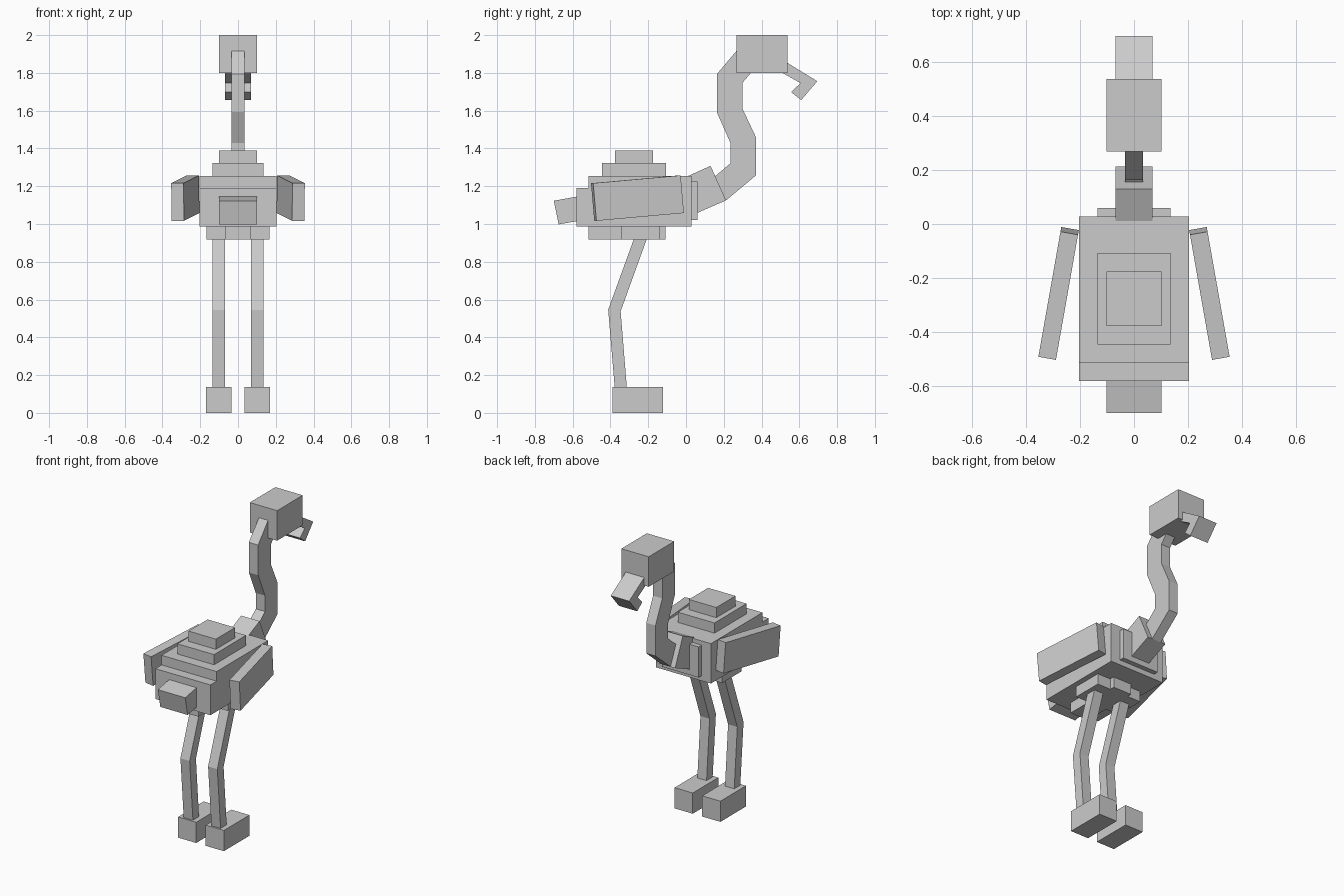
import bpy, bmesh
from math import radians

if "Cube" in bpy.data.objects:
    bpy.data.objects.remove(bpy.data.objects["Cube"])


def finish(name, bm):
    bmesh.ops.recalc_face_normals(bm, faces=bm.faces)
    me = bpy.data.meshes.new(name)
    bm.to_mesh(me)
    bm.free()
    ob = bpy.data.objects.new(name, me)
    bpy.context.collection.objects.link(ob)
    return ob


def box(name, x, y, z):
    """Axis-aligned box from (min, max) ranges."""
    bm = bmesh.new()
    bmesh.ops.create_cube(bm, size=1)
    for v in bm.verts:
        v.co = [r[0] if c < 0 else r[1] for c, r in zip(v.co, (x, y, z))]
    return finish(name, bm)


def strip(name, pairs, half, cx=0.0):
    """Bent bar: pairs of (y, z) edge points, extruded across x."""
    bm = bmesh.new()
    rings = []
    for a, b in pairs:
        rings.append([bm.verts.new((cx + s * half, *p))
                      for s, p in ((-1, a), (1, a), (1, b), (-1, b))])
    for r, q in zip(rings, rings[1:]):
        for i in range(4):
            j = (i + 1) % 4
            bm.faces.new((r[i], r[j], q[j], q[i]))
    bm.faces.new(rings[0])
    bm.faces.new(rings[-1])
    return finish(name, bm)


# Body, stepped back and belly
box("body", (-.203, .203), (-.515, .028), (.988, 1.254))
box("rump", (-.203, .203), (-.581, -.515), (.988, 1.19))
box("back_lower", (-.135, .135), (-.445, -.107), (1.254, 1.322))
box("back_upper", (-.101, .101), (-.377, -.175), (1.322, 1.39))
box("chest", (-.135, .135), (.028, .06), (1.022, 1.226))
box("belly_long", (-.068, .068), (-.515, -.109), (.917, .988))
box("belly_wide", (-.167, .167), (-.345, -.141), (.917, .988))

# Tail
strip("tail", [((-.70, 1.123), (-.674, .998)),
               ((-.55, 1.15), (-.55, 1.02))], .101)

# Neck and its base block
strip("neck_base", [((-.02, 1.24), (-.02, 1.024)),
                    ((.13, 1.308), (.212, 1.125))], .068)
strip("neck", [((.30, 1.955), (.385, 1.85)),
               ((.163, 1.793), (.298, 1.746)),
               ((.163, 1.592), (.298, 1.613)),
               ((.236, 1.428), (.37, 1.46)),
               ((.236, 1.322), (.37, 1.257)),
               ((.153, 1.252), (.212, 1.125))], .034)

# Head and hooked beak
box("head", (-.101, .101), (.268, .537), (1.80, 2.0))
strip("beak", [((.48, 1.888), (.44, 1.84)),
               ((.695, 1.756), (.606, 1.746)),
               ((.61, 1.656), (.557, 1.698))], .068)

# Legs, feet and wings on both sides
for side, s in (("left", -1), ("right", 1)):
    strip(side + "_leg", [((-.265, .95), (-.197, .95)),
                          ((-.412, .546), (-.346, .538)),
                          ((-.377, .13), (-.313, .13))], .034, s * .102)
    x = sorted((s * .035, s * .169))
    box(side + "_foot", x, (-.39, -.121), (0, .138))
    wing = box(side + "_wing", (-.033, .033), (-.236, .236), (-.1, .1))
    wing.location = (s * .279, -.257, 1.137)
    wing.rotation_euler = (radians(5), 0, s * radians(10))
